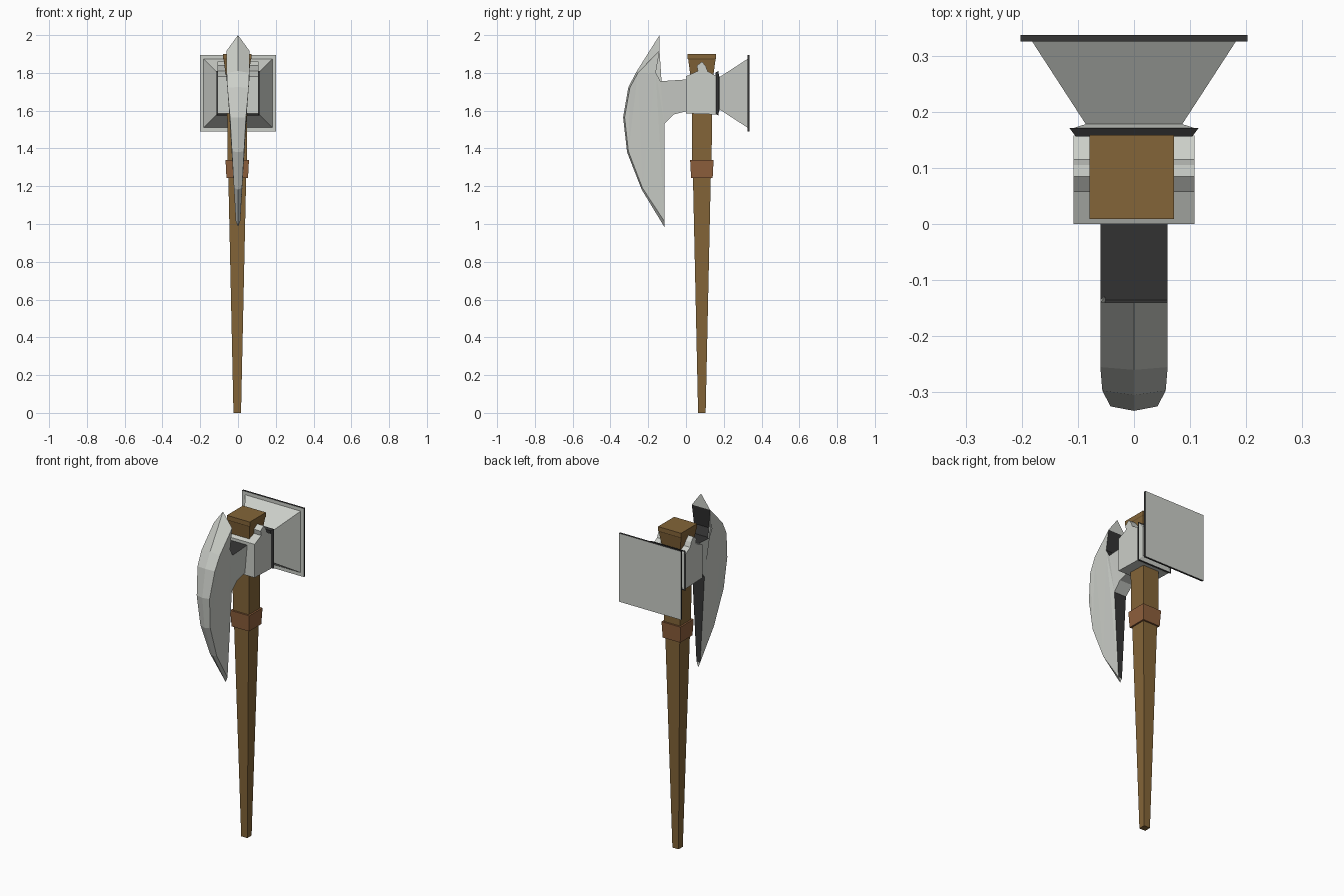
import bpy, bmesh

if "Cube" in bpy.data.objects:
    bpy.data.objects.remove(bpy.data.objects["Cube"])


def material(name, color):
    m = bpy.data.materials.new(name)
    m.diffuse_color = (*color, 1)
    m.use_nodes = True
    m.node_tree.nodes["Principled BSDF"].inputs["Base Color"].default_value = m.diffuse_color
    return m


wood = material("wood", (0.23, 0.13, 0.04))
leather = material("leather", (0.27, 0.115, 0.045))
steel = material("steel", (0.6, 0.62, 0.58))
dark = material("dark_steel", (0.035, 0.035, 0.035))


def finish(name, bm, *mats):
    bmesh.ops.recalc_face_normals(bm, faces=bm.faces)
    me = bpy.data.meshes.new(name)
    bm.to_mesh(me)
    bm.free()
    for m in mats:
        me.materials.append(m)
    ob = bpy.data.objects.new(name, me)
    bpy.context.collection.objects.link(ob)
    return ob


def loft(name, sections, center, axis, mat):
    """Rectangular sections (position, half width in x, half size) along y or z."""
    bm = bmesh.new()
    rings = []
    for p, a, b in sections:
        ring = []
        for sx, s in ((-1, -1), (1, -1), (1, 1), (-1, 1)):
            x, o = center[0] + sx * a, center[1] + s * b
            ring.append(bm.verts.new((x, o, p) if axis == "z" else (x, p, o)))
        rings.append(ring)
    for r, q in zip(rings, rings[1:]):
        for i in range(4):
            j = (i + 1) % 4
            bm.faces.new((r[i], r[j], q[j], q[i]))
    bm.faces.new(rings[0])
    bm.faces.new(rings[-1])
    return finish(name, bm, mat)


# Square tapered handle with flared top, and leather band
HC = (-0.004, 0.084)
loft("handle", [(0, 0.02, 0.02), (1.24, 0.047, 0.047), (1.34, 0.052, 0.052),
                (1.58, 0.053, 0.053), (1.78, 0.06, 0.06), (1.87, 0.072, 0.072),
                (1.875, 0.075, 0.075), (1.9, 0.075, 0.075)], HC, "z", wood)
loft("leather_band", [(1.243, 0.057, 0.057), (1.338, 0.062, 0.062)], HC, "z", leather)

# Socket block with a small crest on each side
profile = [(0, 1.585), (0.158, 1.58), (0.158, 1.785), (0.115, 1.808), (0.105, 1.835),
           (0.085, 1.86), (0.057, 1.838), (0.063, 1.81), (0, 1.782)]
bm = bmesh.new()
sides = [[bm.verts.new((x, y, z)) for y, z in profile] for x in (-0.108, 0.108)]
for i in range(len(profile)):
    j = (i + 1) % len(profile)
    bm.faces.new((sides[0][i], sides[0][j], sides[1][j], sides[1][i]))
for s in sides:
    bm.faces.new(s)
finish("socket_block", bm, steel)

# Collar, flared hammer horn and square striking plate
MID = (0, 1.692)
loft("collar", [(0.156, 0.104, 0.11), (0.171, 0.115, 0.117)], MID, "y", dark)
loft("hammer_horn", [(0.171, 0.108, 0.11), (0.178, 0.086, 0.086),
                     (0.326, 0.182, 0.182)], MID, "y", steel)
plate = loft("striking_plate", [(0.325, 0.202, 0.202), (0.337, 0.202, 0.202)],
             MID, "y", steel)
plate.data.materials.append(dark)
for f in plate.data.polygons:
    if abs(f.normal.y) < 0.5:
        f.material_index = 1

# Curved blade: centre cutting edge, two side outlines, inner edge and neck
edge = [(-0.14, 2.0), (-0.26, 1.81), (-0.305, 1.725), (-0.333, 1.565),
        (-0.312, 1.38), (-0.235, 1.183), (-0.115, 0.985)]
rim = [(-0.14, 1.918), (-0.255, 1.80), (-0.297, 1.722), (-0.325, 1.565),
       (-0.305, 1.385), (-0.23, 1.19), (-0.115, 1.015)]
inner = [(-0.115, 1.53), (-0.065, 1.58), (0.003, 1.597), (0.003, 1.765),
         (-0.135, 1.756), (-0.16, 1.80)]


def thickness(z):
    if z > 1.565:
        return min(0.06, 0.042 + (z - 1.565) * 0.092)
    return 0.012 + (z - 1.015) * 0.0545


bm = bmesh.new()
center = [bm.verts.new((0, y, z)) for y, z in edge]
left, right = [[bm.verts.new((s * thickness(z), y, z)) for y, z in rim + inner]
               for s in (-1, 1)]
n, total = len(edge), len(rim + inner)
for side in (left, right):
    for i in range(n - 1):
        bm.faces.new((side[i], side[i + 1], center[i + 1], center[i]))
    bm.faces.new(side)
for i in (0, n - 1):
    bm.faces.new((left[i], center[i], right[i]))
for i in range(n - 1, total):
    j = (i + 1) % total
    f = bm.faces.new((left[i], left[j], right[j], right[i]))
    f.material_index = 0 if i in (n, n + 1) else 1
bmesh.ops.triangulate(bm, faces=[f for f in bm.faces if len(f.verts) > 4])
finish("blade", bm, steel, dark)
